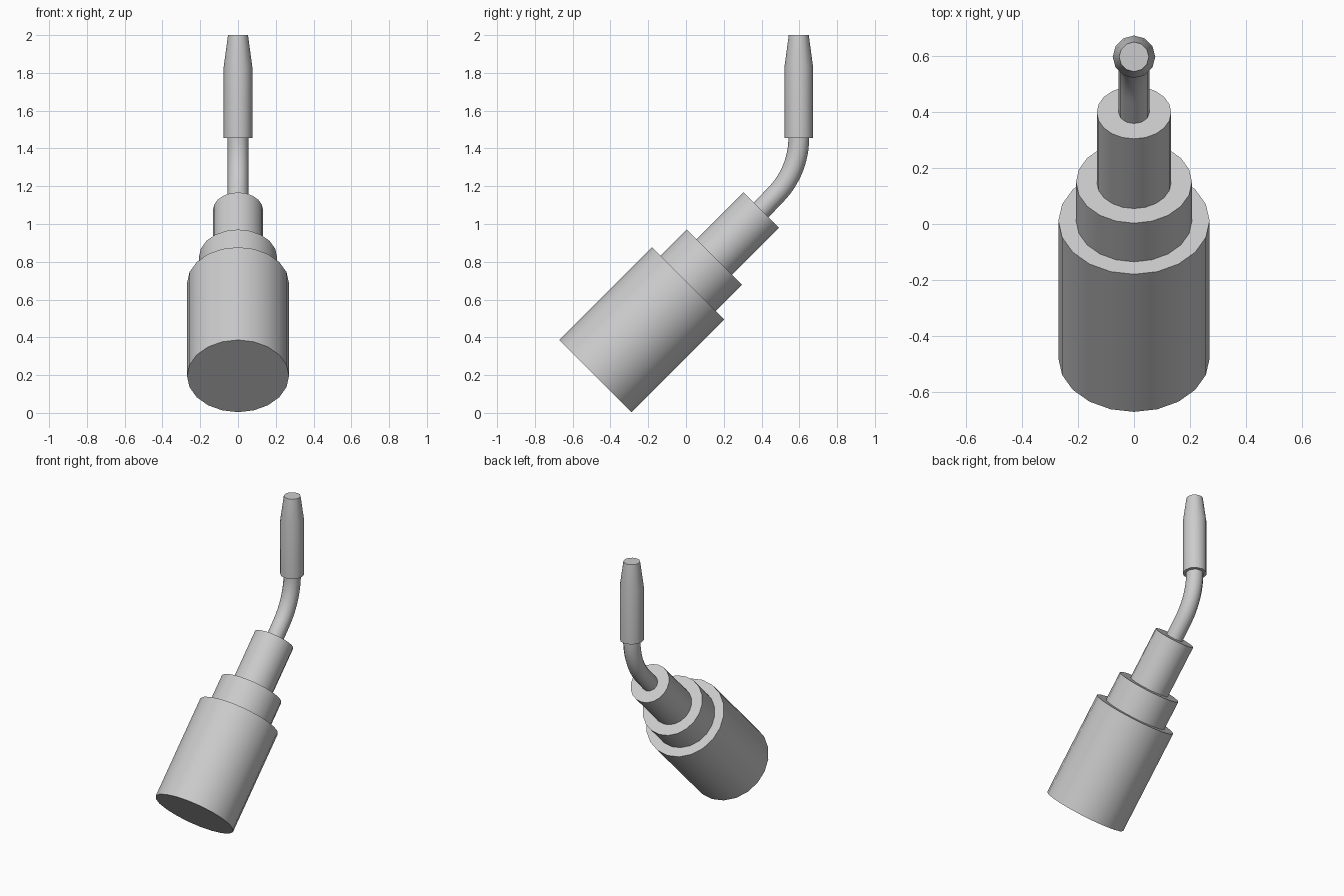
import bpy
import math
from mathutils import Vector, Matrix

cube = bpy.data.objects.get("Cube")
if cube:
    bpy.data.objects.remove(cube, do_unlink=True)

grey = bpy.data.materials.new("plain_grey")
grey.use_nodes = True
colour = (0.6, 0.6, 0.6, 1)
grey.diffuse_color = colour
grey.node_tree.nodes["Principled BSDF"].inputs["Base Color"].default_value = colour


def finish(obj, name):
    obj.name = name
    obj.data.materials.append(grey)
    bpy.ops.object.shade_smooth_by_angle(angle=math.radians(35))


def frustum(name, start, end, r1, r2, sides):
    """Closed cylinder or cone between two points, with a corner on the x axis."""
    axis = end - start
    side = Vector((1, 0, 0))
    up = axis.normalized()
    turn = Matrix((side, up.cross(side), up)).transposed()
    bpy.ops.mesh.primitive_cone_add(vertices=sides, radius1=r1, radius2=r2,
                                    depth=axis.length, location=(start + end) / 2,
                                    rotation=turn.to_euler())
    finish(bpy.context.object, name)


# Stepped handle, leaning back at 45 degrees
base = Vector((0, -0.48, 0.195))
lean = Vector((0, 1, 1)).normalized()
bottom = 0
for name, top, radius in (("handle_body", 0.695, 0.27),
                          ("handle_collar", 0.89, 0.207),
                          ("handle_neck", 1.242, 0.133)):
    frustum(name, base + lean * bottom, base + lean * top, radius, radius, 20)
    bottom = top

# Bent tube: short straight run, then an arc up to vertical
tip_y, tip_z, bend = 0.597, 1.455, 0.43
path = [base + lean * 1.2]
for i in range(13):
    a = math.radians(45) * (1 - i / 12)
    path.append(Vector((0, tip_y - bend * (1 - math.cos(a)), tip_z - bend * math.sin(a))))
path.append(Vector((0, tip_y, tip_z + 0.02)))
curve = bpy.data.curves.new("bent_tube", "CURVE")
curve.dimensions = "3D"
curve.bevel_depth = 0.055
curve.bevel_resolution = 4
curve.use_fill_caps = True
spline = curve.splines.new("POLY")
spline.points.add(len(path) - 1)
for point, co in zip(spline.points, path):
    point.co = (*co, 1)
tube = bpy.data.objects.new("bent_tube", curve)
bpy.context.collection.objects.link(tube)
bpy.ops.object.select_all(action="DESELECT")
tube.select_set(True)
bpy.context.view_layer.objects.active = tube
bpy.ops.object.convert(target="MESH")
finish(bpy.context.object, "bent_tube")

# Nozzle: straight sleeve with a tapered end, as one turned shape
profile = ((0.076, tip_z), (0.076, 1.83), (0.053, 2.0))
sides = 12
verts = [(r * math.cos(math.tau * k / sides), tip_y + r * math.sin(math.tau * k / sides), z)
         for r, z in profile for k in range(sides)]
faces = [(s * sides + k, s * sides + (k + 1) % sides,
          (s + 1) * sides + (k + 1) % sides, (s + 1) * sides + k)
         for s in range(2) for k in range(sides)]
faces += [tuple(reversed(range(sides))), tuple(range(2 * sides, 3 * sides))]
mesh = bpy.data.meshes.new("nozzle")
mesh.from_pydata(verts, [], faces)
nozzle = bpy.data.objects.new("nozzle", mesh)
bpy.context.collection.objects.link(nozzle)
bpy.ops.object.select_all(action="DESELECT")
nozzle.select_set(True)
bpy.context.view_layer.objects.active = nozzle
finish(nozzle, "nozzle")
